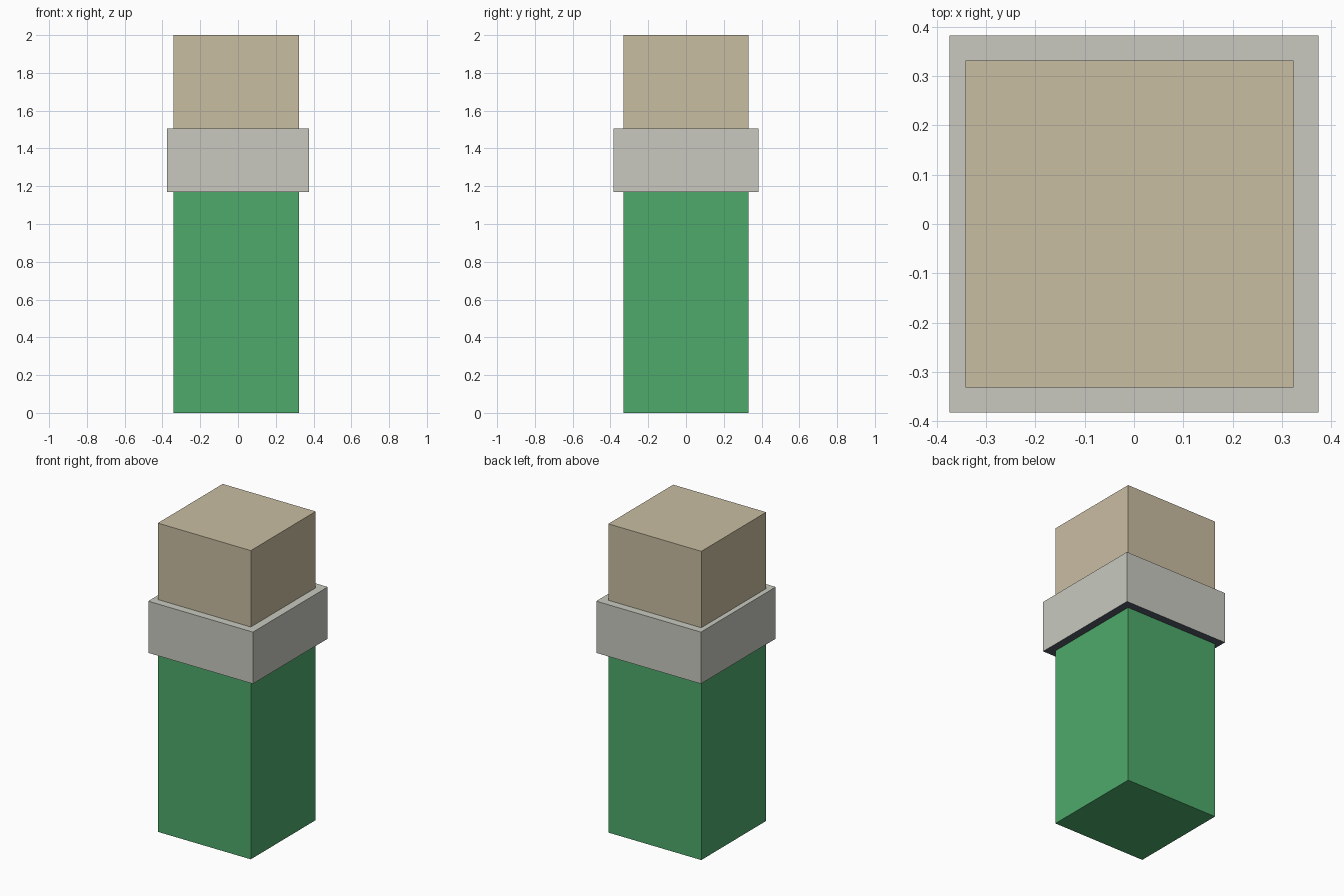
import bpy
import bmesh
from mathutils import Vector

cube = bpy.data.objects.get("Cube")
if cube:
    bpy.data.objects.remove(cube, do_unlink=True)


def linear(c):
    c /= 255
    return c / 12.92 if c <= 0.04045 else ((c + 0.055) / 1.055) ** 2.4


def material(name, rgb):
    colour = [linear(c) for c in rgb] + [1.0]
    mat = bpy.data.materials.new(name)
    mat.use_nodes = True
    mat.diffuse_color = colour
    bsdf = next(n for n in mat.node_tree.nodes if n.type == 'BSDF_PRINCIPLED')
    bsdf.inputs["Base Color"].default_value = colour
    return mat


def box(name, low, high, mats):
    """Box between two corners; a second material goes on the underside."""
    low, high = Vector(low), Vector(high)
    size, centre = high - low, (low + high) / 2
    bm = bmesh.new()
    bmesh.ops.create_cube(bm, size=1)
    bmesh.ops.scale(bm, vec=size, verts=bm.verts)
    bm.normal_update()
    for face in bm.faces:
        if len(mats) > 1 and face.normal.z < -0.5:
            face.material_index = 1
    mesh = bpy.data.meshes.new(name)
    bm.to_mesh(mesh)
    bm.free()
    for mat in mats:
        mesh.materials.append(mat)
    obj = bpy.data.objects.new(name, mesh)
    obj.location = centre
    bpy.context.collection.objects.link(obj)
    return obj


green = material("green", (78, 170, 107))
beige = material("beige", (201, 189, 162))
grey = material("pale grey", (200, 201, 191))
slate = material("dark slate", (83, 91, 104))

# Lower post and top block meet inside the collar
box("lower_post", (-0.342, -0.332, 0), (0.324, 0.332, 1.34), [green])
box("top_block", (-0.342, -0.332, 1.34), (0.324, 0.332, 2), [beige])

# Wider collar with a dark underside
box("collar", (-0.375, -0.383, 1.17), (0.375, 0.383, 1.505), [grey, slate])
